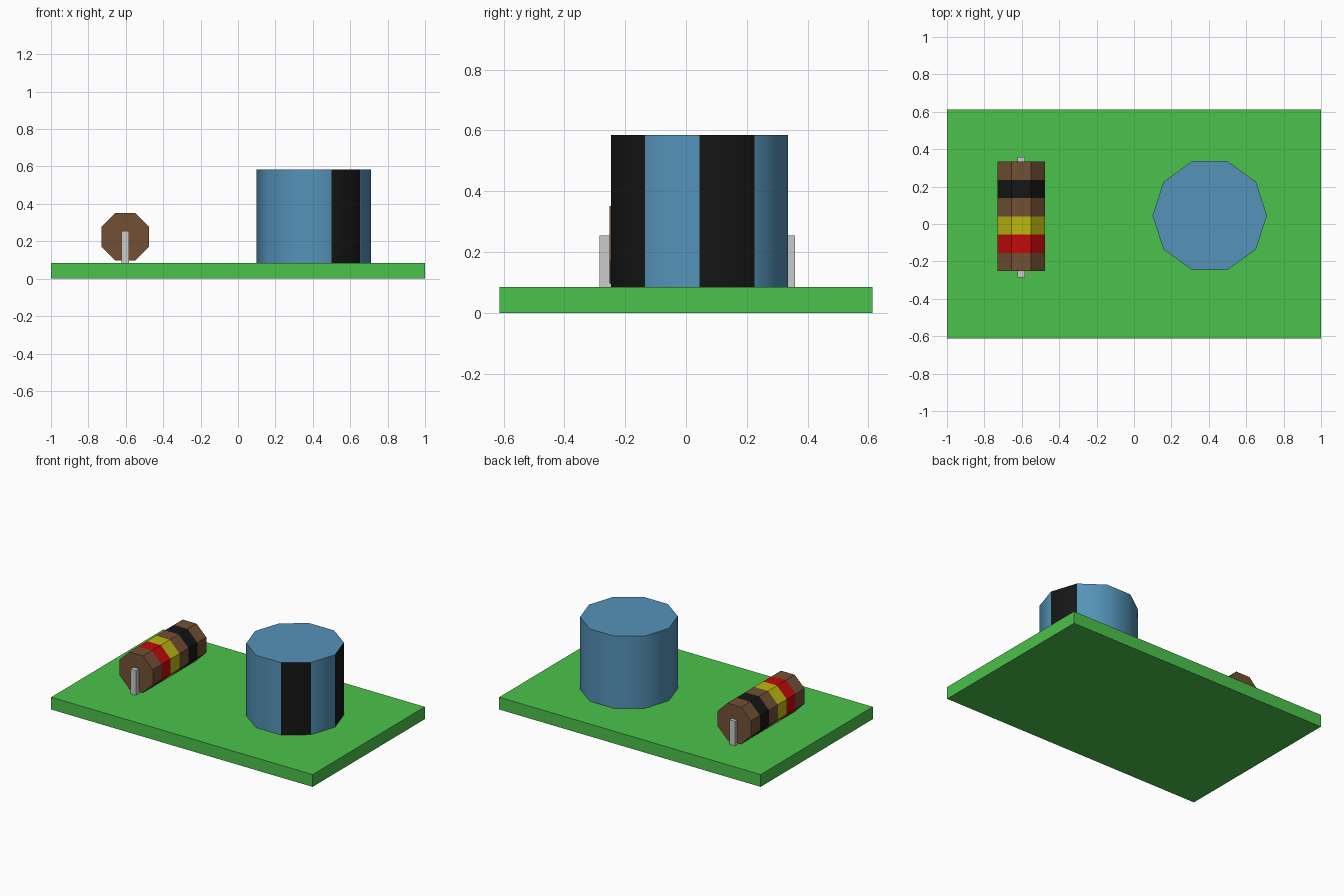
import bpy, bmesh
from math import sin, cos, pi, radians

if "Cube" in bpy.data.objects:
    bpy.data.objects.remove(bpy.data.objects["Cube"])


def material(name, rgb):
    m = bpy.data.materials.new(name)
    m.diffuse_color = (*rgb, 1)
    m.use_nodes = True
    m.node_tree.nodes["Principled BSDF"].inputs["Base Color"].default_value = m.diffuse_color
    return m


GREEN = material("board_green", (0.07, 0.54, 0.07))
BLUE = material("can_blue", (0.09, 0.29, 0.48))
BLACK = material("black", (0.008, 0.008, 0.008))
BROWN = material("body_brown", (0.17, 0.08, 0.035))
YELLOW = material("band_yellow", (0.5, 0.48, 0.005))
RED = material("band_red", (0.55, 0.003, 0.003))


def finish(name, bm, mats):
    bmesh.ops.recalc_face_normals(bm, faces=bm.faces)
    mesh = bpy.data.meshes.new(name)
    bm.to_mesh(mesh)
    bm.free()
    for m in mats:
        mesh.materials.append(m)
    ob = bpy.data.objects.new(name, mesh)
    bpy.context.collection.objects.link(ob)
    return ob


def box(name, lo, hi, mats=()):
    bm = bmesh.new()
    bmesh.ops.create_cube(bm, size=1)
    for v in bm.verts:
        v.co = [(a + b) / 2 + c * (b - a) for a, b, c in zip(lo, hi, v.co)]
    return finish(name, bm, mats)


def prism(name, sides, stations, point, colour, mats):
    """Capped prism; point(i, s) places ring points, colour(side, segment) picks the material."""
    bm = bmesh.new()
    rings = [[bm.verts.new(point(i, s)) for i in range(sides)] for s in stations]
    for k in range(len(rings) - 1):
        a, b = rings[k], rings[k + 1]
        for i in range(sides):
            j = (i + 1) % sides
            f = bm.faces.new((a[i], a[j], b[j], b[i]))
            f.material_index = colour(i, k)
    bm.faces.new(rings[0])
    bm.faces.new(rings[-1])
    return finish(name, bm, mats)


# Circuit board
TOP = 0.085
box("circuit_board", (-1, -0.613, 0), (1, 0.613, TOP), [GREEN])

# Ten-sided capacitor can with two black stripes
R = 0.306
can = prism("capacitor", 10, (TOP, 0.585),
            lambda i, z: (0.405 + R * cos(i * pi / 5), 0.045 + R * sin(i * pi / 5), z),
            lambda i, k: 1 if i in (0, 8) else 0, [BLUE, BLACK])
bpy.context.view_layer.objects.active = can
can.select_set(True)
bpy.ops.object.shade_smooth_by_angle(angle=radians(40))

# Eight-sided resistor body with colour bands, front to back
CX, CZ, Y0, Y1 = -0.603, 0.225, -0.252, 0.333
r = 0.1275 / cos(pi / 8)
bands = (0, 1, 2, 0, 3, 0)
prism("resistor_body", 8, [Y0 + (Y1 - Y0) * k / 6 for k in range(7)],
      lambda i, y: (CX + r * cos((i + 0.5) * pi / 4), y, CZ + r * sin((i + 0.5) * pi / 4)),
      lambda i, k: bands[k], [BROWN, RED, YELLOW, BLACK])

# Lead legs at both ends of the resistor
for name, y in (("front_lead", Y0 - 0.033), ("back_lead", Y1 - 0.017)):
    box(name, (CX - 0.021, y, TOP - 0.01), (CX + 0.021, y + 0.042, 0.255))
